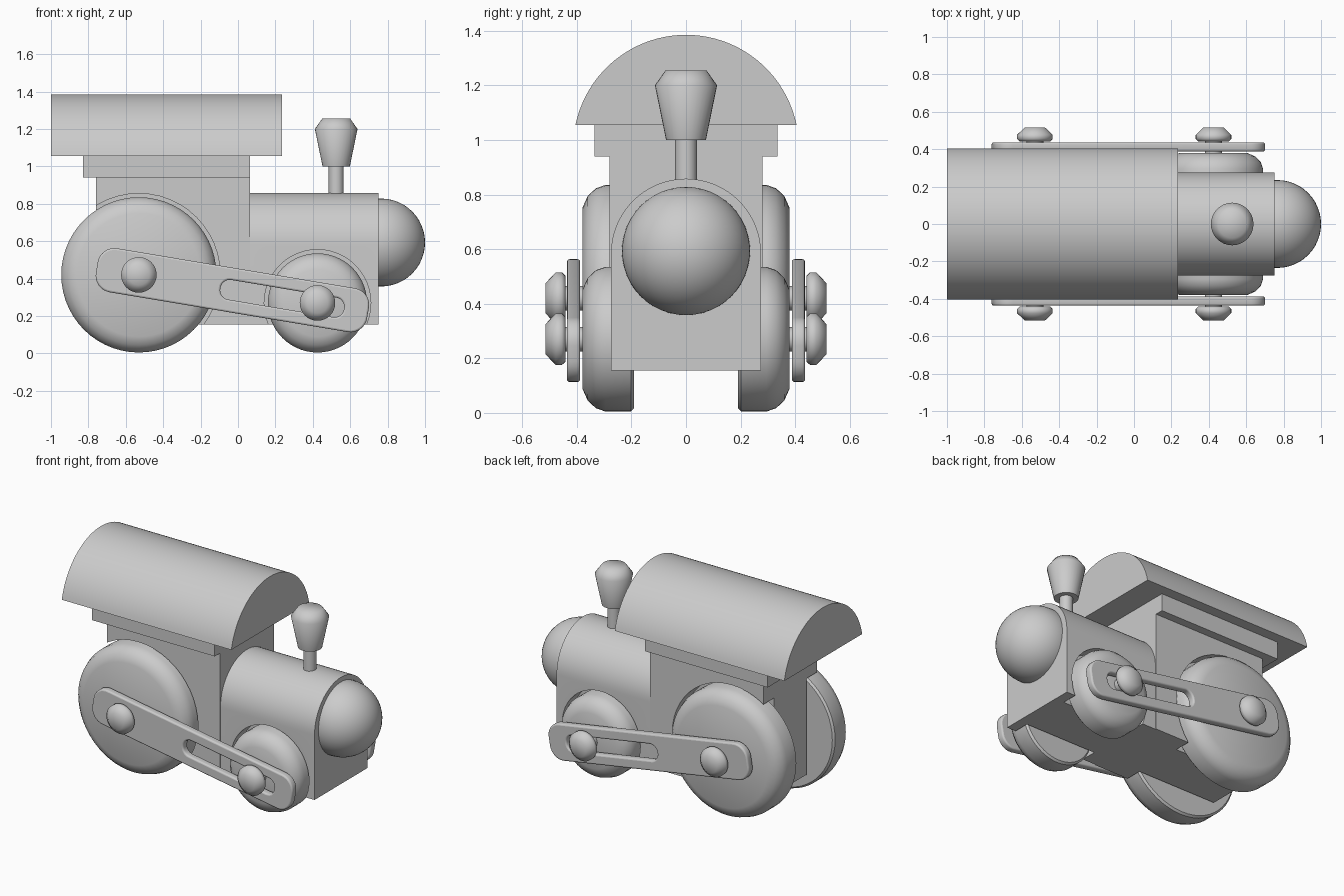
import bpy, bmesh
from math import pi, sin, cos, asin, radians
from mathutils import Matrix, Vector

if "Cube" in bpy.data.objects:
    bpy.data.objects.remove(bpy.data.objects["Cube"])


def finish(name, bm, angle=None):
    bmesh.ops.remove_doubles(bm, verts=bm.verts, dist=1e-5)
    bmesh.ops.recalc_face_normals(bm, faces=bm.faces)
    me = bpy.data.meshes.new(name)
    bm.to_mesh(me)
    bm.free()
    ob = bpy.data.objects.new(name, me)
    bpy.context.collection.objects.link(ob)
    if angle:
        smooth(ob, angle)
    return ob


def activate(ob):
    bpy.ops.object.select_all(action='DESELECT')
    ob.select_set(True)
    bpy.context.view_layer.objects.active = ob


def smooth(ob, angle=35):
    activate(ob)
    bpy.ops.object.shade_smooth_by_angle(angle=radians(angle))


def box(name, x0, x1, hy, z0, z1):
    bm = bmesh.new()
    bmesh.ops.create_cube(bm, size=1, matrix=Matrix.Translation(((x0 + x1) / 2, 0, (z0 + z1) / 2))
                          @ Matrix.Diagonal((x1 - x0, 2 * hy, z1 - z0, 1)))
    return finish(name, bm)


def extrude_x(name, pts, x0, x1):
    """Extrude a (y, z) outline along x."""
    bm = bmesh.new()
    face = bm.faces.new([bm.verts.new((x0, y, z)) for y, z in pts])
    new = bmesh.ops.extrude_face_region(bm, geom=[face])['geom']
    bmesh.ops.translate(bm, vec=(x1 - x0, 0, 0), verts=[v for v in new if isinstance(v, bmesh.types.BMVert)])
    return finish(name, bm, 35)


def lathe(name, profile, axis, center, steps=48, angle=35):
    """Spin (radius, height) points round z, then point z along the given axis."""
    bm = bmesh.new()
    vs = [bm.verts.new((r, 0, h)) for r, h in profile]
    edges = [bm.edges.new(p) for p in zip(vs, vs[1:])]
    bmesh.ops.spin(bm, geom=vs + edges, cent=(0, 0, 0), axis=(0, 0, 1), angle=2 * pi, steps=steps)
    rot = Vector((0, 0, 1)).rotation_difference(Vector(axis)).to_matrix().to_4x4()
    bm.transform(Matrix.Translation(center) @ rot)
    return finish(name, bm, angle)


def cut(ob, cutter):
    mod = ob.modifiers.new("cut", 'BOOLEAN')
    mod.operation, mod.solver, mod.object = 'DIFFERENCE', 'EXACT', cutter
    activate(ob)
    bpy.ops.object.modifier_apply(modifier=mod.name)


def rounded_outline(u0, u1, h, r):
    pts = []
    for cx, cz, a0 in ((u1 - r, h - r, 0), (u0 + r, h - r, 90), (u0 + r, r - h, 180), (u1 - r, r - h, 270)):
        for i in range(9):
            a = radians(a0 + i * 90 / 8)
            pts.append((cx + r * cos(a), cz + r * sin(a), 0))
    return pts


# Roof: circular segment, and the slab below it
R, zc = 0.4135, 0.9715
a0 = asin((1.055 - zc) / R)
extrude_x("roof", [(R * cos(a0 + (pi - 2 * a0) * i / 40), zc + R * sin(a0 + (pi - 2 * a0) * i / 40))
                   for i in range(41)], -1.0, 0.235)
box("roof_slab", -0.83, 0.065, 0.335, 0.94, 1.055)

# Cabin and round-topped boiler
cabin = box("cabin", -0.76, 0.065, 0.28, 0.155, 0.94)
boiler = extrude_x("boiler", [(-0.275, 0.155), (0.275, 0.155)] +
                   [(0.275 * cos(pi * i / 32), 0.583 + 0.275 * sin(pi * i / 32)) for i in range(33)],
                   0.065, 0.75)

# Nose ball
bm = bmesh.new()
bmesh.ops.create_uvsphere(bm, u_segments=48, v_segments=24, radius=0.235,
                          matrix=Matrix.Translation((0.765, 0, 0.593)))
finish("nose", bm, 60)

# Chimney
lathe("chimney_stem", [(0, 0.82), (0.04, 0.82), (0.04, 1.02), (0, 1.02)], (0, 0, 1), (0.525, 0, 0), 24)
lathe("chimney_top", [(0, 1.0), (0.073, 1.0), (0.114, 1.2), (0.075, 1.255), (0, 1.255)],
      (0, 0, 1), (0.525, 0, 0), 32, 60)

# Wheels, wheel wells, axles and knobs
for end, x, z, r in (("rear", -0.53, 0.42, 0.415), ("front", 0.425, 0.27, 0.265)):
    c = (x, 0, z)
    lathe(end + "_axle", [(0, -0.46), (0.045, -0.46), (0.045, 0.46), (0, 0.46)], (0, 1, 0), c, 24)
    for side, s in (("left", 1), ("right", -1)):
        well = lathe("well_cutter", [(0, 0.17), (r + 0.02, 0.17), (r + 0.02, 0.6), (0, 0.6)], (0, s, 0), c)
        cut(cabin if end == "rear" else boiler, well)
        bpy.data.objects.remove(well)
        lathe(f"{end}_wheel_{side}",
              [(0, 0.19), (r - 0.012, 0.19), (r, 0.202), (r, 0.295), (r - 0.012, 0.33),
               (r - 0.04, 0.36), (r - 0.085, 0.38), (0, 0.38)], (0, s, 0), c, 56, 40)
        lathe(f"{end}_knob_{side}",
              [(0, 0.442), (0.083, 0.442), (0.095, 0.455), (0.095, 0.477), (0.055, 0.515), (0, 0.515)],
              (0, s, 0), c, 32, 60)
smooth(cabin)
smooth(boiler)

# Slotted connecting rods: filled curve with a hole, tilted down to the front
for side, s in (("left", 1), ("right", -1)):
    cu = bpy.data.curves.new("rod", 'CURVE')
    cu.dimensions, cu.fill_mode = '2D', 'BOTH'
    cu.extrude, cu.bevel_depth, cu.bevel_resolution, cu.offset = 0.014, 0.01, 2, -0.01
    for pts in (rounded_outline(-0.735, 0.735, 0.119, 0.09), rounded_outline(-0.065, 0.605, 0.053, 0.05)):
        sp = cu.splines.new('POLY')
        sp.points.add(len(pts) - 1)
        for p, co in zip(sp.points, pts):
            p.co = (*co, 1)
        sp.use_cyclic_u = True
    rod = bpy.data.objects.new("connecting_rod_" + side, cu)
    bpy.context.collection.objects.link(rod)
    rod.matrix_world = (Matrix.Translation((-0.03, s * 0.412, 0.338)) @ Matrix.Rotation(radians(9.5), 4, 'Y')
                        @ Matrix.Rotation(pi / 2, 4, 'X'))
    activate(rod)
    bpy.ops.object.convert(target='MESH')
    smooth(bpy.context.object)
